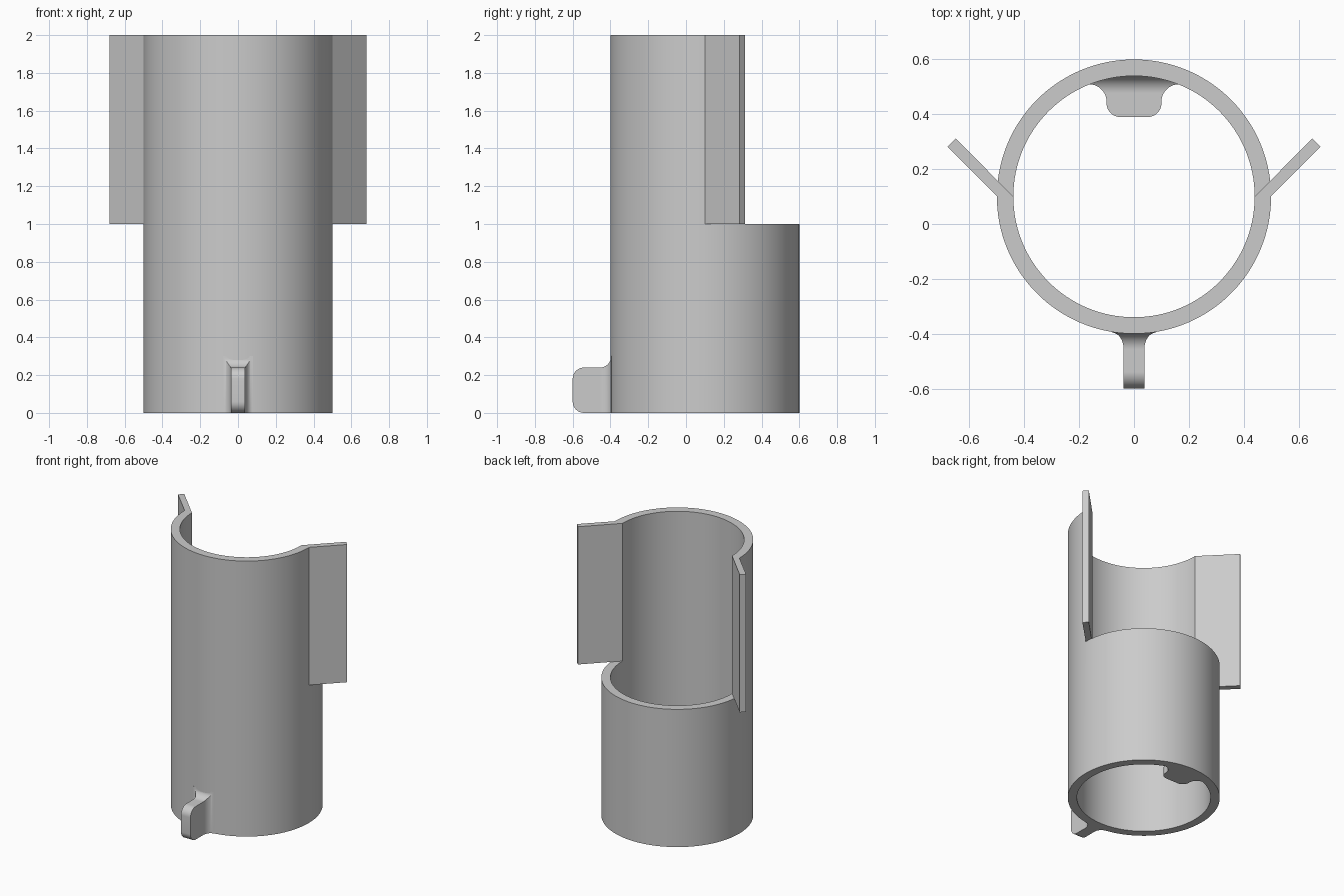
import bpy, bmesh, math
from mathutils import Vector

cube = bpy.data.objects.get("Cube")
if cube:
    bpy.data.objects.remove(cube, do_unlink=True)

CENTRE_Y, R_OUT, R_IN = 0.1, 0.5, 0.44
SEGMENTS = 128

grey = bpy.data.materials.new("plain grey")
grey.use_nodes = True
colour = (0.6, 0.6, 0.6, 1)
grey.diffuse_color = colour
grey.node_tree.nodes["Principled BSDF"].inputs["Base Color"].default_value = colour


def finish(bm, name):
    """Turn a bmesh into a named grey object, smooth with sharp edges kept."""
    bmesh.ops.recalc_face_normals(bm, faces=bm.faces)
    mesh = bpy.data.meshes.new(name)
    bm.to_mesh(mesh)
    bm.free()
    mesh.materials.append(grey)
    ob = bpy.data.objects.new(name, mesh)
    bpy.context.collection.objects.link(ob)
    bpy.ops.object.select_all(action="DESELECT")
    ob.select_set(True)
    bpy.context.view_layer.objects.active = ob
    bpy.ops.object.shade_smooth_by_angle(angle=math.radians(30))
    return ob


def raise_faces(bm, faces, height):
    """Extrude faces upward, dropping the originals, and return the new tops."""
    out = bmesh.ops.extrude_face_region(bm, geom=faces)["geom"]
    bmesh.ops.translate(bm, vec=(0, 0, height),
                        verts=[g for g in out if isinstance(g, bmesh.types.BMVert)])
    return [g for g in out if isinstance(g, bmesh.types.BMFace)]


def loft(name, sections):
    """Skin box sections (y, half width, bottom, top) along y."""
    bm = bmesh.new()
    rings = [[bm.verts.new((x, y, z)) for x, z in ((-w, lo), (w, lo), (w, hi), (-w, hi))]
             for y, w, lo, hi in sections]
    for a, b in zip(rings, rings[1:]):
        for i in range(4):
            j = (i + 1) % 4
            bm.faces.new((a[i], a[j], b[j], b[i]))
    bm.faces.new(rings[0])
    bm.faces.new(rings[-1])
    return finish(bm, name)


def fillet(d, r):
    """Flare of a concave fillet at distance d from the wall."""
    d = min(max(d, 0), r)
    return r - math.sqrt(r * r - (r - d) ** 2)


def rounding(d, r):
    """Inset of a convex rounded corner at distance d from the tip."""
    d = min(max(d, 0), r)
    return r - math.sqrt(r * r - (r - d) ** 2)


def eased(a, b, n=14):
    """Values from a to b, packed closely at both ends."""
    return [a + (b - a) * (1 - math.cos(math.pi * i / n)) / 2 for i in range(n + 1)]


# Tube: full ring below, front half continued to the top
bm = bmesh.new()
rings = []
for r in (R_OUT, R_IN):
    rings.append([bm.verts.new((r * math.cos(t), CENTRE_Y + r * math.sin(t), 0))
                  for t in (math.tau * i / SEGMENTS for i in range(SEGMENTS))])
outer, inner = rings
base = []
for i in range(SEGMENTS):
    j = (i + 1) % SEGMENTS
    base.append(bm.faces.new((outer[i], outer[j], inner[j], inner[i])))
bottom = bmesh.ops.duplicate(bm, geom=base)
top = raise_faces(bm, base, 1)
bmesh.ops.delete(bm, geom=[f for f in base if f.is_valid], context="FACES_ONLY")
half = [f for f in top if f.calc_center_median().y < CENTRE_Y]
raise_faces(bm, half, 1)
bmesh.ops.delete(bm, geom=[f for f in half if f.is_valid], context="FACES_ONLY")
bmesh.ops.remove_doubles(bm, verts=bm.verts, dist=1e-5)
finish(bm, "tube_body")

# Wings: slanted plates at the two ends of the half tube
for side, name in ((1, "left_wing"), (-1, "right_wing")):
    bm = bmesh.new()
    plan = ((0.44, 0.1), (0.498, 0.1), (0.68, 0.282), (0.65, 0.312))
    face = bm.faces.new([bm.verts.new((side * x, y, 1)) for x, y in plan])
    bmesh.ops.duplicate(bm, geom=[face])
    raise_faces(bm, [face], 1)
    if face.is_valid:
        bm.faces.remove(face)
    bmesh.ops.remove_doubles(bm, verts=bm.verts, dist=1e-5)
    finish(bm, name)

# Front lug: rounded tab with filleted root and a cross hole
sections = []
for y in eased(-0.6, -0.54) + eased(-0.46, -0.396):
    tip, wall = y + 0.6, -0.396 - y
    inset = rounding(tip, 0.06)
    sections.append((y, 0.038 + fillet(wall, 0.06) * 0.7, inset, 0.24 - inset + fillet(wall, 0.06)))
sections.append((-0.36, *sections[-1][1:]))
lug = loft("front_lug", sections)

bm = bmesh.new()
bmesh.ops.create_cone(bm, cap_ends=True, segments=32, radius1=0.03, radius2=0.03, depth=0.4)
for v in bm.verts:
    v.co = Vector((v.co.z, v.co.x - 0.52, v.co.y + 0.1))
cutter = finish(bm, "lug_hole_cutter")
cutter.hide_render = True
hole = lug.modifiers.new("hole", "BOOLEAN")
hole.operation, hole.solver, hole.object = "DIFFERENCE", "EXACT", cutter
bpy.context.view_layer.objects.active = lug
bpy.ops.object.modifier_apply(modifier="hole")
bpy.data.objects.remove(cutter, do_unlink=True)

# Inner ledge: rounded tab on the inside of the back wall
sections = []
for y in eased(0.39, 0.44) + eased(0.445, 0.51) + eased(0.512, 0.54, 8):
    width = 0.1 - rounding(y - 0.39, 0.05) + fillet(0.51 - y, 0.065)
    sections.append((y, width, 0, 0.06 + fillet(0.54 - y, 0.06)))
sections.append((0.56, *sections[-1][1:]))
loft("inner_ledge", sections)
